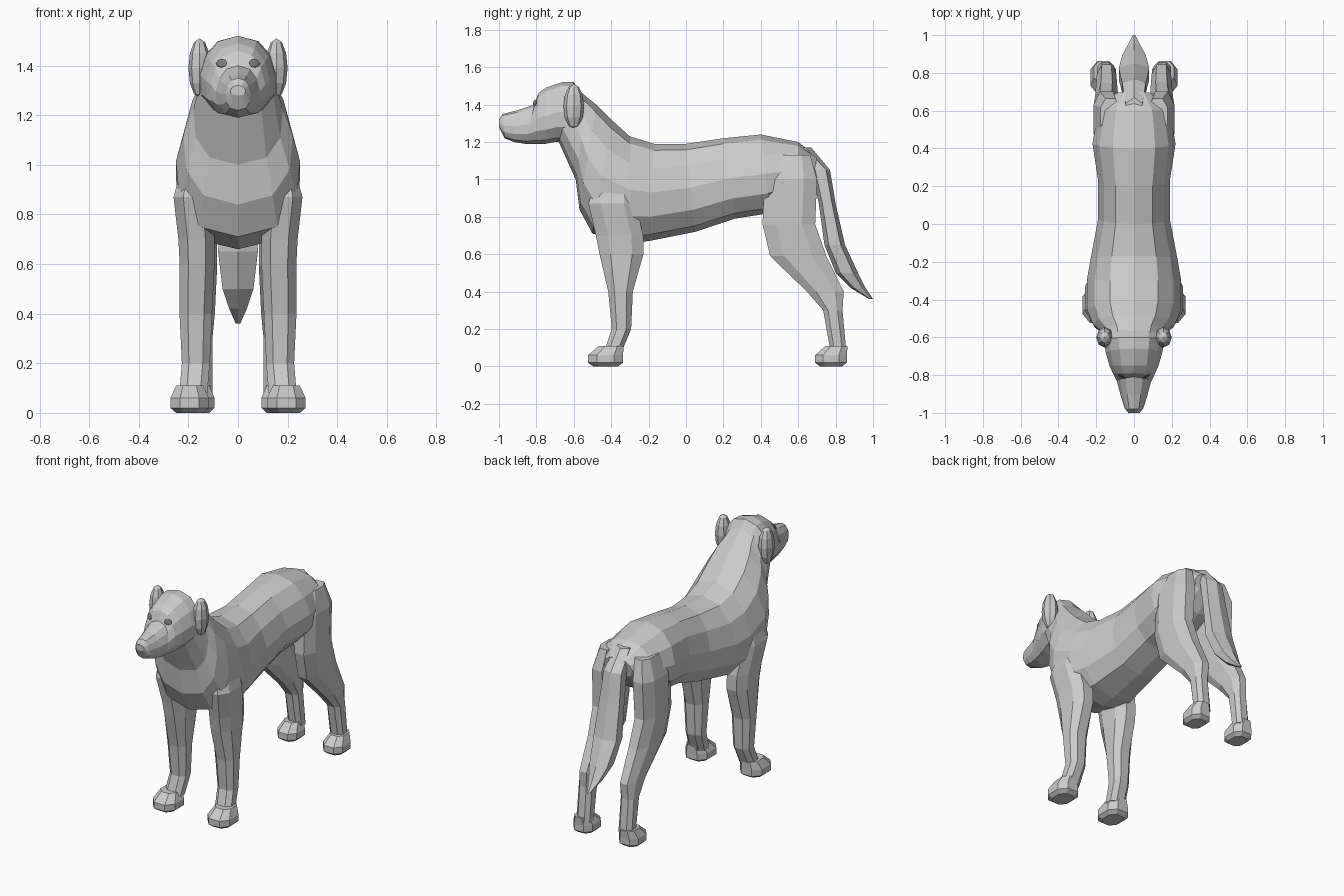
import bpy, bmesh, math
from mathutils import Matrix, Vector

cube = bpy.data.objects.get("Cube")
if cube:
    bpy.data.objects.remove(cube, do_unlink=True)


def material(name, value):
    mat = bpy.data.materials.new(name)
    mat.use_nodes = True
    mat.diffuse_color = (value, value, value, 1)
    shader = mat.node_tree.nodes["Principled BSDF"]
    shader.inputs["Base Color"].default_value = mat.diffuse_color
    return mat


coat = material("grey coat", .6)
dark = material("dark eye grey", .2)


def finish(name, bm, mat, mirror):
    """Turn a bmesh into a flat shaded object, mirrored if it is a paired part."""
    bmesh.ops.recalc_face_normals(bm, faces=bm.faces)
    mesh = bpy.data.meshes.new(name)
    bm.to_mesh(mesh)
    bm.free()
    mesh.materials.append(mat)
    part = bpy.data.objects.new(name, mesh)
    bpy.context.collection.objects.link(part)
    if mirror:
        part.modifiers.new("other side", "MIRROR")


def loft(name, rings, mirror=False):
    """Skin a list of point rings and cap both ends."""
    bm = bmesh.new()
    loops = [[bm.verts.new(point) for point in ring] for ring in rings]
    for low, high in zip(loops, loops[1:]):
        for i in range(len(low)):
            bm.faces.new((low[i - 1], low[i], high[i], high[i - 1]))
    bm.faces.new(loops[0])
    bm.faces.new(loops[-1])
    finish(name, bm, coat, mirror)


def ball(name, centre, radii, facing, mat):
    """Mirrored low-poly ellipsoid whose local z axis points along facing."""
    bm = bmesh.new()
    turn = Vector(facing).to_track_quat("Z", "Y").to_matrix().to_4x4()
    place = Matrix.Translation(centre) @ turn @ Matrix.Diagonal((*radii, 1))
    bmesh.ops.create_uvsphere(bm, u_segments=8, v_segments=6, radius=1, matrix=place)
    finish(name, bm, mat, True)


def soften(value, power=.8):
    """Square off a sine or cosine so that rings become rounded boxes."""
    return math.copysign(abs(value) ** power, value)


def upright(top_y, top_z, low_y, low_z, width, sides=12):
    """Ring through a top and a bottom point, slightly wider below."""
    top, low = Vector((0, top_y, top_z)), Vector((0, low_y, low_z))
    ring = []
    for i in range(sides):
        angle = math.tau * i / sides
        rise = math.cos(angle)
        x = width * soften(math.sin(angle)) * (1 - rise / 8)
        ring.append(low.lerp(top, (1 + rise) / 2) + Vector((x, 0, 0)))
    return ring


def level(z, front, back, inner, outer, sides=8):
    """Horizontal ring that fills a rectangle."""
    ring = []
    for i in range(sides):
        angle = math.tau * (i + .5) / sides
        x = (inner + outer + (outer - inner) * soften(math.cos(angle))) / 2
        y = (front + back + (back - front) * soften(math.sin(angle))) / 2
        ring.append((x, y, z))
    return ring


def paw(name, x, y, half_width, half_length):
    """Blunt paw: narrow sole, full middle, drawn in on top towards the heel."""
    rings = []
    for z, size, shift in ((0, .7, 0), (.02, 1, 0), (.06, 1, 0), (.11, .7, .03)):
        w, d = half_width * size, half_length * size
        rings.append(level(z, y + shift - d, y + shift + d, x - w, x + w))
    loft(name, rings, mirror=True)


# Trunk, from rump to throat
loft("body", [upright(*row) for row in (
    (.7, 1.12, .68, 1, .1),
    (.6, 1.2, .6, .9, .19),
    (.4, 1.24, .45, .82, .22),
    (.2, 1.22, .26, .79, .19),
    (0, 1.19, .05, .72, .19),
    (-.17, 1.19, -.2, .67, .23),
    (-.3, 1.23, -.3, .66, .25),
    (-.4, 1.32, -.5, .71, .25),
    (-.48, 1.4, -.57, .84, .22),
    (-.53, 1.44, -.59, 1, .18),
    (-.6, 1.5, -.68, 1.2, .15))])

# Skull, brow and muzzle
loft("head", [upright(*row) for row in (
    (-.56, 1.46, -.58, 1.2, .14),
    (-.6, 1.52, -.63, 1.2, .16),
    (-.66, 1.52, -.7, 1.2, .15),
    (-.75, 1.49, -.75, 1.19, .13),
    (-.79, 1.46, -.8, 1.19, .11),
    (-.81, 1.4, -.86, 1.19, .09),
    (-.9, 1.37, -.92, 1.2, .07),
    (-.98, 1.35, -.97, 1.22, .05),
    (-1, 1.32, -1, 1.28, .03))])

# Folded ears lying against the skull
ball("ears", (.155, -.6, 1.39), (.045, .055, .12), (0, 0, 1), coat)

# Thin eye plates under the brow
ball("eyes", (.066, -.807, 1.41), (.025, .018, .004), (.4, -.9, .25), dark)

# Front legs
loft("front_legs", [level(*row) for row in (
    (1.1, -.46, -.28, .1, .2),
    (.87, -.53, -.26, .1, .265),
    (.7, -.49, -.22, .09, .245),
    (.6, -.47, -.22, .09, .24),
    (.4, -.42, -.28, .1, .24),
    (.2, -.4, -.29, .11, .23),
    (.08, -.44, -.34, .12, .24))], mirror=True)
paw("front_paws", .195, -.43, .083, .1)

# Hind legs, from thigh to hock
loft("hind_legs", [level(*row) for row in (
    (1.13, .48, .67, .07, .18),
    (1, .41, .71, .07, .22),
    (.76, .4, .7, .08, .22),
    (.59, .44, .76, .08, .21),
    (.4, .64, .85, .09, .2),
    (.3, .73, .84, .1, .2),
    (.08, .77, .86, .1, .2))], mirror=True)
paw("hind_paws", .163, .775, .073, .09)

# Hanging tail, ridged along the back
loft("tail", [level(z, front, back, -width, width, sides=6)
              for z, front, back, width in (
    (1.17, .52, .67, .05),
    (1.05, .67, .77, .07),
    (.87, .71, .8, .08),
    (.65, .74, .85, .09),
    (.5, .8, .92, .07),
    (.42, .88, .96, .04),
    (.36, .98, 1, .01))])
